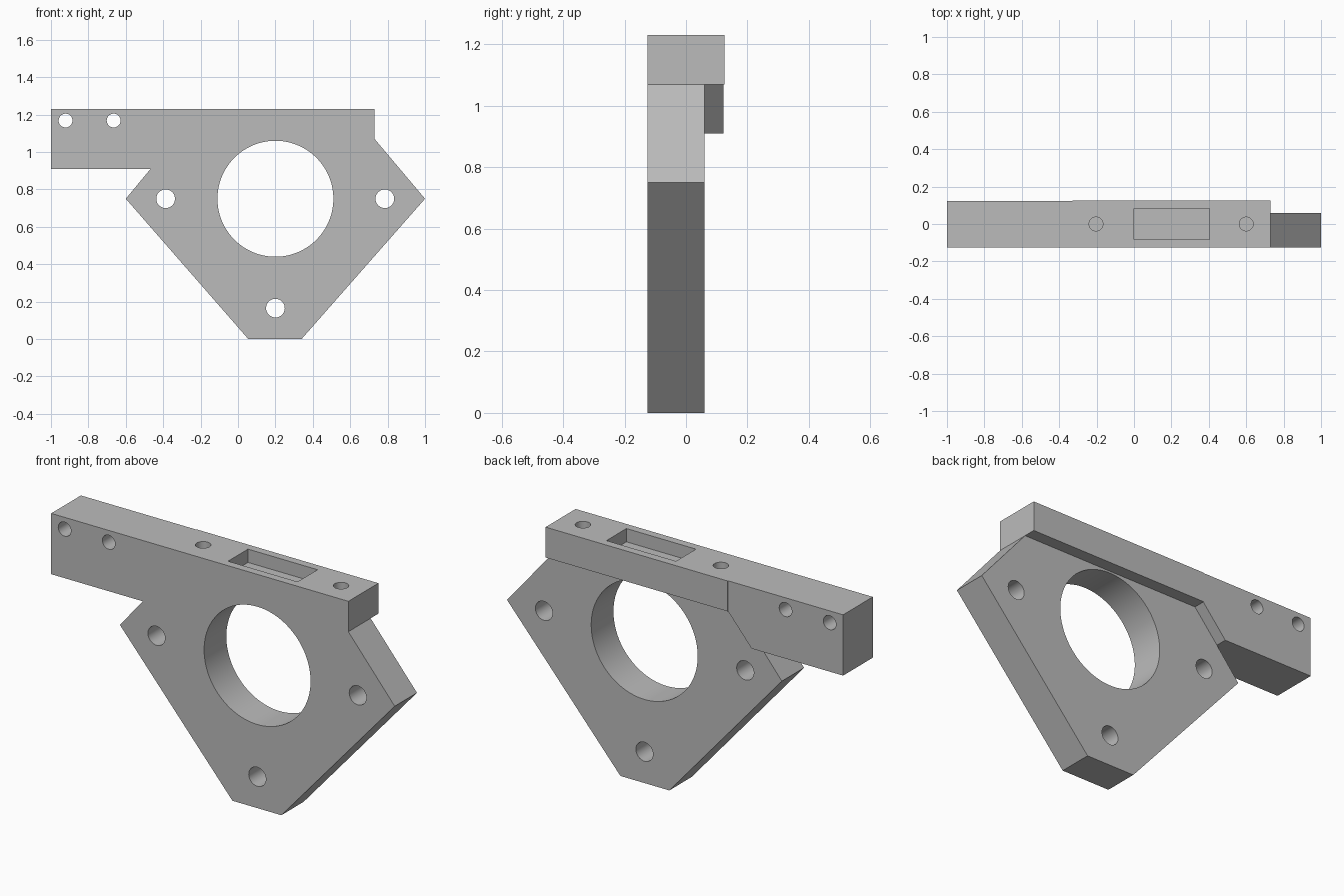
import bpy, bmesh, math
from mathutils import Vector

cube = bpy.data.objects.get("Cube")
if cube:
    bpy.data.objects.remove(cube, do_unlink=True)

grey = bpy.data.materials.new("plain grey")
grey.use_nodes = True
colour = (0.5, 0.5, 0.5, 1)
grey.diffuse_color = colour
grey.node_tree.nodes["Principled BSDF"].inputs["Base Color"].default_value = colour

FRONT, BACK, PLATE_BACK, ARM_BACK = -0.125, 0.125, 0.06, 0.122
TOP, BEAM_Z, ARM_Z = 1.23, 1.07, 0.91


def prism(name, outline, base, sweep):
    """Extrude a closed outline of 3D points along the sweep vector."""
    bm = bmesh.new()
    face = bm.faces.new([bm.verts.new(p) for p in outline])
    new = bmesh.ops.extrude_face_region(bm, geom=[face])["geom"]
    verts = [v for v in new if isinstance(v, bmesh.types.BMVert)]
    bmesh.ops.translate(bm, verts=verts, vec=sweep)
    bmesh.ops.translate(bm, verts=bm.verts, vec=base)
    bmesh.ops.recalc_face_normals(bm, faces=bm.faces)
    mesh = bpy.data.meshes.new(name)
    bm.to_mesh(mesh)
    bm.free()
    mesh.materials.append(grey)
    obj = bpy.data.objects.new(name, mesh)
    bpy.context.collection.objects.link(obj)
    return obj


def slab(name, xz, y0, y1):
    return prism(name, [Vector((x, 0, z)) for x, z in xz], (0, y0, 0), (0, y1 - y0, 0))


def ring(radius, count):
    angles = [math.tau * i / count for i in range(count)]
    return [(radius * math.cos(a), radius * math.sin(a)) for a in angles]


def combine(target, tool, operation):
    mod = target.modifiers.new(tool.name, 'BOOLEAN')
    mod.operation, mod.solver, mod.object = operation, 'EXACT', tool
    bpy.context.view_layer.objects.active = target
    bpy.ops.object.modifier_apply(modifier=mod.name)
    bpy.data.objects.remove(tool, do_unlink=True)


def face_hole(x, z, radius, count=40):
    xz = [(x + a, z + b) for a, b in ring(radius, count)]
    combine(bracket, slab("face_hole", xz, -0.3, 0.3), 'DIFFERENCE')


# Plate outline including the front half of the beam and side arm
bracket = slab("mounting_bracket", [
    (0.055, 0), (0.34, 0), (1, 0.75), (0.73, BEAM_Z), (0.73, TOP),
    (-1, TOP), (-1, ARM_Z), (-0.467, ARM_Z), (-0.6, 0.75)], FRONT, PLATE_BACK)

# Thicker beam and arm behind the plate
beam = slab("beam_back", [(-0.33, BEAM_Z), (0.73, BEAM_Z), (0.73, TOP), (-0.33, TOP)],
            PLATE_BACK, BACK)
arm = slab("arm_back", [(-1, ARM_Z), (-0.467, ARM_Z), (-0.33, BEAM_Z), (-0.33, TOP), (-1, TOP)],
           PLATE_BACK, ARM_BACK)
combine(bracket, beam, 'UNION')
combine(bracket, arm, 'UNION')

# Large bore, plate bolt holes and arm bolt holes
face_hole(0.2, 0.75, 0.31, 96)
for x, z in [(-0.387, 0.75), (0.785, 0.75), (0.2, 0.165)]:
    face_hole(x, z, 0.05)
for x in (-0.922, -0.665):
    face_hole(x, 1.168, 0.037)

# Blind holes in the top edge
for x in (-0.203, 0.6):
    outline = [Vector((x + a, b, 0)) for a, b in ring(0.037, 40)]
    combine(bracket, prism("top_hole", outline, (0, 0, TOP - 0.25), (0, 0, 0.4)), 'DIFFERENCE')

# Rectangular pocket in the top edge
corners = [Vector(p) for p in [(0, -0.083, 0), (0.405, -0.083, 0), (0.405, 0.083, 0), (0, 0.083, 0)]]
combine(bracket, prism("pocket", corners, (0, 0, TOP - 0.07), (0, 0, 0.2)), 'DIFFERENCE')

# Smooth bores with crisp edges
bpy.ops.object.select_all(action='DESELECT')
bracket.select_set(True)
bpy.context.view_layer.objects.active = bracket
bpy.ops.object.shade_smooth_by_angle(angle=math.radians(30))
